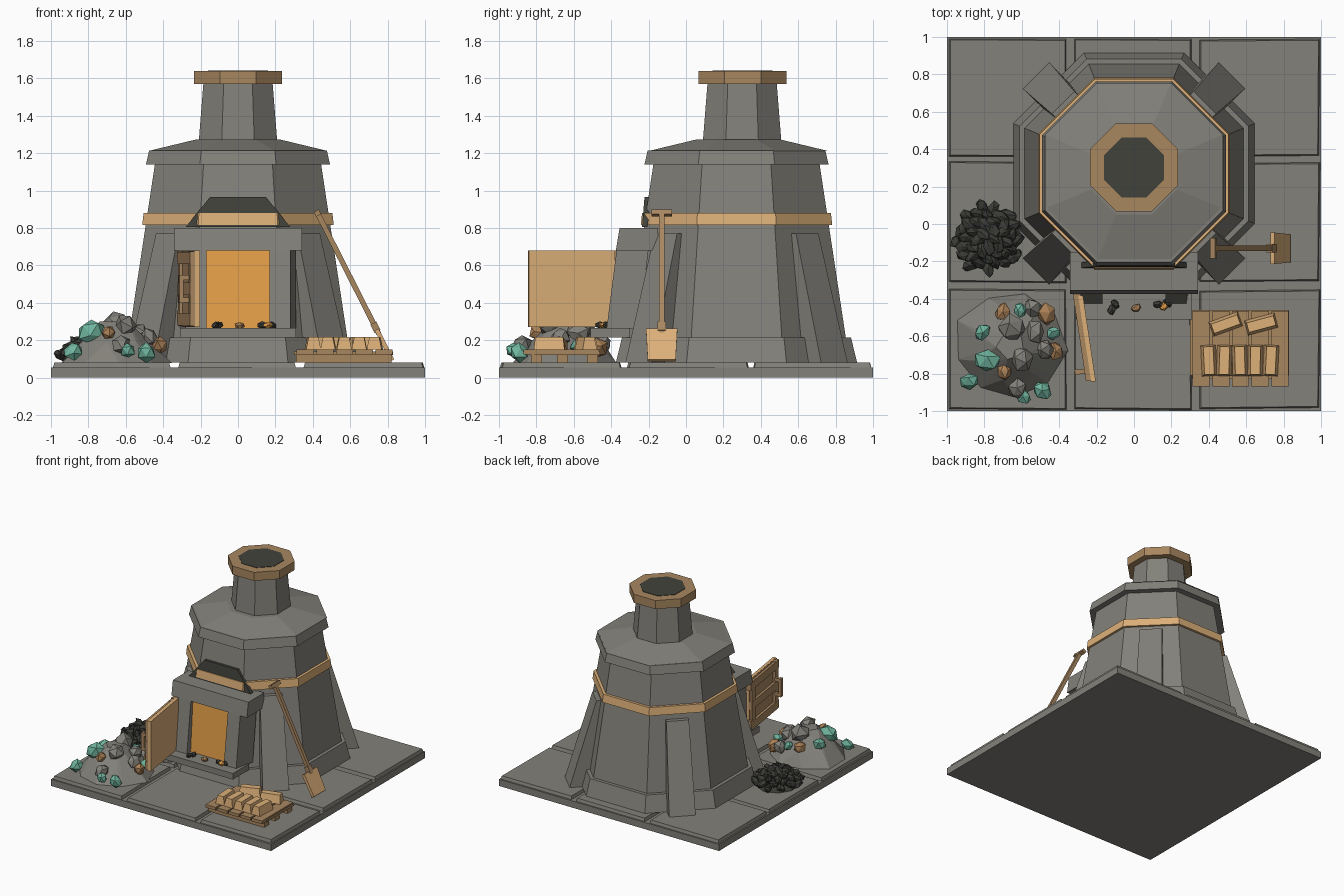
import bpy, bmesh, math, random
from mathutils import Vector, Matrix

if "Cube" in bpy.data.objects:
    bpy.data.objects.remove(bpy.data.objects["Cube"])
random.seed(4)


def material(name, hexa):
    rgb = [int(hexa[i:i + 2], 16) / 255 for i in (0, 2, 4)]
    col = [((c + 0.055) / 1.055) ** 2.4 for c in rgb] + [1]
    m = bpy.data.materials.new(name)
    m.use_nodes = True
    m.diffuse_color = col
    m.node_tree.nodes["Principled BSDF"].inputs["Base Color"].default_value = col
    return m


STONE = material("grey stone", "83817a")
TAN = material("pale bronze", "ddb079")
BROWN = material("brown wood", "a98760")
FIRE = material("furnace glow", "eca44c")
SOOT = material("soot", "41423b")
TEAL = material("teal ore", "70b59f")
COPPER = material("copper ore", "ab8157")
COAL = material("coal", "3a3b36")


def finish(name, bm, mat):
    bmesh.ops.recalc_face_normals(bm, faces=bm.faces)
    me = bpy.data.meshes.new(name)
    bm.to_mesh(me)
    bm.free()
    me.materials.append(mat)
    ob = bpy.data.objects.new(name, me)
    bpy.context.collection.objects.link(ob)
    return ob


def hull(name, points, mat):
    """Convex solid around a few corner points."""
    bm = bmesh.new()
    for p in points:
        bm.verts.new(p)
    bmesh.ops.convex_hull(bm, input=bm.verts)
    bmesh.ops.dissolve_limit(bm, angle_limit=0.01, verts=bm.verts, edges=bm.edges)
    return finish(name, bm, mat)


def box(name, lo, hi, mat):
    return hull(name, [(x, y, z) for x in (lo[0], hi[0]) for y in (lo[1], hi[1])
                       for z in (lo[2], hi[2])], mat)


def bar(name, size, mat, matrix, taper=(1, 1)):
    """Box centred on its origin, placed by a matrix, with a narrowed top."""
    pts = []
    for sx in (-.5, .5):
        for sy in (-.5, .5):
            for sz, kx, ky in ((-.5, 1, 1), (.5, *taper)):
                pts.append(matrix @ Vector((sx * size[0] * kx, sy * size[1] * ky, sz * size[2])))
    return hull(name, pts, mat)


def octagon(name, profile, mat, cy=0.27):
    """Eight-sided loft; profile lists (half width across flats, height)."""
    bm = bmesh.new()
    rings = []
    for a, z in profile:
        r = a / math.cos(math.pi / 8)
        rings.append([bm.verts.new((r * math.cos(t), cy + r * math.sin(t), z))
                      for t in [(i + .5) * math.pi / 4 for i in range(8)]])
    for r0, r1 in zip(rings, rings[1:]):
        for i in range(8):
            j = (i + 1) % 8
            bm.faces.new((r0[i], r0[j], r1[j], r1[i]))
    bm.faces.new(rings[0])
    bm.faces.new(rings[-1])
    return finish(name, bm, mat)


def mound(name, x, y, rings, mat):
    """Rough heap; rings lists (radius, height, corners)."""
    pts = []
    for r, z, n in rings:
        for i in range(n):
            a, k = i * math.tau / n + r * 9, r * random.uniform(.92, 1.06)
            pts.append((x + k * math.cos(a), y + k * math.sin(a), z))
    return hull(name, pts, mat)


def rock(name, loc, size, mat, stretch=(1, 1, 1)):
    bm = bmesh.new()
    bmesh.ops.create_icosphere(bm, subdivisions=1, radius=1)
    turn = Matrix.Rotation(random.uniform(0, 6), 3, 'Z') @ Matrix.Rotation(random.uniform(-.6, .6), 3, 'X')
    s = Vector(stretch) * size
    for v in bm.verts:
        v.co = turn @ (v.co * random.uniform(.8, 1.1) * s) + Vector(loc)
        v.co.z = max(v.co.z, .078)
    return finish(name, bm, mat)


# Paved ground
box("ground_slab", (-1, -1, 0), (1, 1, .055), STONE)
cols = [(-.99, -.36), (-.32, .31), (.35, .99)]
rows = [(-.99, -.35), (-.31, .33), (.36, .99)]
for x0, x1 in cols:
    for y0, y1 in rows:
        w = random.uniform(-.008, .008)
        hull("paving_tile", [(x, y, z) for z, e in ((.05, 0), (.08, .008)) for x, y in
                             ((x0 + e, y0 + e), (x1 - e, y0 + w + e),
                              (x1 + w - e, y1 - e), (x0 + e, y1 - w - e))], STONE)

# Furnace tower
octagon("plinth", [(.645, .08), (.612, .215)], STONE)
octagon("tower_body", [(.585, .21), (.443, 1.15)], STONE)
octagon("metal_band", [(.512, .815), (.505, .88)], TAN)
octagon("cornice", [(.492, 1.14), (.475, 1.215)], STONE)
octagon("roof", [(.475, 1.213), (.23, 1.272)], STONE, .28)
octagon("chimney", [(.21, 1.26), (.185, 1.575)], STONE, .3)
octagon("chimney_rim", [(.235, 1.57), (.235, 1.64)], BROWN, .303)
octagon("chimney_hole", [(.16, 1.6), (.16, 1.643)], SOOT, .303)

# Corner buttresses
for k in range(4):
    m = Matrix.Translation((0, .27, 0)) @ Matrix.Rotation(math.pi * (.25 + k * .5), 4, 'Z')
    hull("buttress", [m @ Vector(p) for s in (-1, 1) for p in
                      ((.4, s * .1, .08), (.74, s * .1, .08), (.4, s * .085, .77), (.535, s * .085, .77))], STONE)

# Furnace mouth
for s in (-1, 1):
    hull("mouth_post", [(s * x, y, z) for x, y, z in
                        ((.168, -.25, .26), (.168, -.425, .26), (.31, -.25, .26), (.28, -.425, .26),
                         (.168, -.2, .69), (.168, -.37, .69), (.31, -.2, .69), (.28, -.37, .69))], STONE)
hull("lintel", [(x, y, z) for x in (-.343, .343) for y, z in
                ((-.375, .68), (-.355, .8), (-.15, .68), (-.15, .8))], STONE)
box("hearth_shelf", (-.31, -.51, .215), (.31, -.3, .265), STONE)
hull("glow", [(x, y, z) for x in (-.17, .17) for y, z in
              ((-.375, .265), (-.345, .685), (-.3, .265), (-.3, .685))], FIRE)
hull("hood", [(s * x, y, z) for s in (-1, 1) for x, y, z in
              ((.28, -.235, .805), (.28, -.205, .805), (.15, -.222, .965), (.15, -.19, .965))], SOOT)
for x, y, mat in ((-.12, -.46, COAL), (-.1, -.43, COAL), (.01, -.45, COPPER),
                  (.13, -.43, COAL), (.16, -.44, FIRE), (.18, -.42, COAL)):
    rock("ember", (x, y, .28), .026, mat, (1.2, .9, .8))

# Open door: local x runs along the leaf, local y is its thickness
door = Matrix.Translation((-.285, -.385, .475)) @ Matrix.Rotation(math.radians(-81.5), 4, 'Z')


def door_part(name, x, y, z, size, mat):
    bar(name, size, mat, door @ Matrix.Translation((x, y, z)))


door_part("door_leaf", .23, 0, 0, (.465, .025, .41), TAN)
door_part("door_backing", .23, -.016, 0, (.455, .008, .405), BROWN)
for z in (-.165, 0, .165):
    door_part("door_rail", .23, -.027, z, (.45, .025, .065), BROWN)
for x in (.035, .425):
    door_part("door_stile", x, -.027, 0, (.055, .022, .4), BROWN)
for z in (-.06, .06):
    door_part("handle_mount", .4, -.055, z, (.025, .04, .025), BROWN)
door_part("handle_grip", .4, -.08, 0, (.03, .022, .15), BROWN)
for z in (-.15, .17):
    door_part("hinge", 0, -.02, z, (.035, .04, .07), BROWN)

# Ore heap
mound("ore_mound", -.66, -.65, [(.3, .078, 9), (.2, .19, 7), (.08, .3, 5)], STONE)
ores = {
    TEAL: [(-.81, -.58, .045), (-.78, -.73, .065), (-.61, -.46, .035), (-.43, -.58, .035),
           (-.88, -.84, .045), (-.49, -.89, .05), (-.59, -.92, .04)],
    COPPER: [(-.7, -.47, .045), (-.47, -.48, .055), (-.42, -.68, .045), (-.69, -.79, .04)],
    STONE: [(-.65, -.56, .075), (-.54, -.45, .05), (-.6, -.72, .06), (-.48, -.67, .05),
            (-.62, -.88, .05), (-.53, -.58, .055)],
}
for mat, spots in ores.items():
    for x, y, r in spots:
        d = math.hypot(x + .66, y + .65) / .33
        rock("ore_chunk", (x, y, .11 + .23 * max(0, 1 - d)), r * 1.2, mat, (1, .85, .95))

# Coal heap
mound("coal_mound", -.78, -.075, [(.17, .078, 9), (.09, .17, 6)], COAL)
for i in range(42):
    a, d = i * 2.4, .175 * math.sqrt((i + .5) / 42)
    z = .105 + .1 * (1 - (d / .18) ** 2)
    rock("coal_lump", (-.78 + d * math.cos(a), -.075 + d * math.sin(a), z), .05, COAL, (.65, 1.15, .6))

# Pallet of ingots
for y in (-.5, -.66, -.8):
    box("pallet_runner", (.31, y - .03, .08), (.82, y + .03, .125), BROWN)
box("pallet_deck", (.3, -.81, .12), (.83, -.46, .14), BROWN)
for i in range(5):
    x = .36 + i * .105
    box("pallet_slat", (x - .046, -.87, .125), (x + .046, -.465, .15), BROWN)


def ingot(x, y, angle):
    bar("ingot", (.08, .165, .068), TAN, Matrix.Translation((x, y, .184)) @
        Matrix.Rotation(math.radians(angle), 4, 'Z'), (.65, .9))


for i in range(5):
    ingot(.4 + i * .083, -.73, random.uniform(-3, 3))
ingot(.49, -.535, -70)
ingot(.68, -.535, -75)

# Shovel leaning on the tower: local z runs up the handle
top, tip = Vector((.425, -.13, .88)), Vector((.825, -.13, .092))
up = (top - tip).normalized()
lean = Matrix.Rotation(math.atan2(up.x, up.z), 4, 'Y')


def shovel_part(name, t, size, mat, taper=(1, 1)):
    bar(name, size, mat, Matrix.Translation(tip.lerp(top, t)) @ lean, taper)


shovel_part("shovel_handle", .59, (.028, .028, .72), BROWN)
shovel_part("shovel_grip", 1, (.03, .11, .028), BROWN)
shovel_part("shovel_blade", .105, (.024, .15, .185), TAN, (1, 1.12))
shovel_part("shovel_socket", .225, (.036, .045, .05), BROWN)
